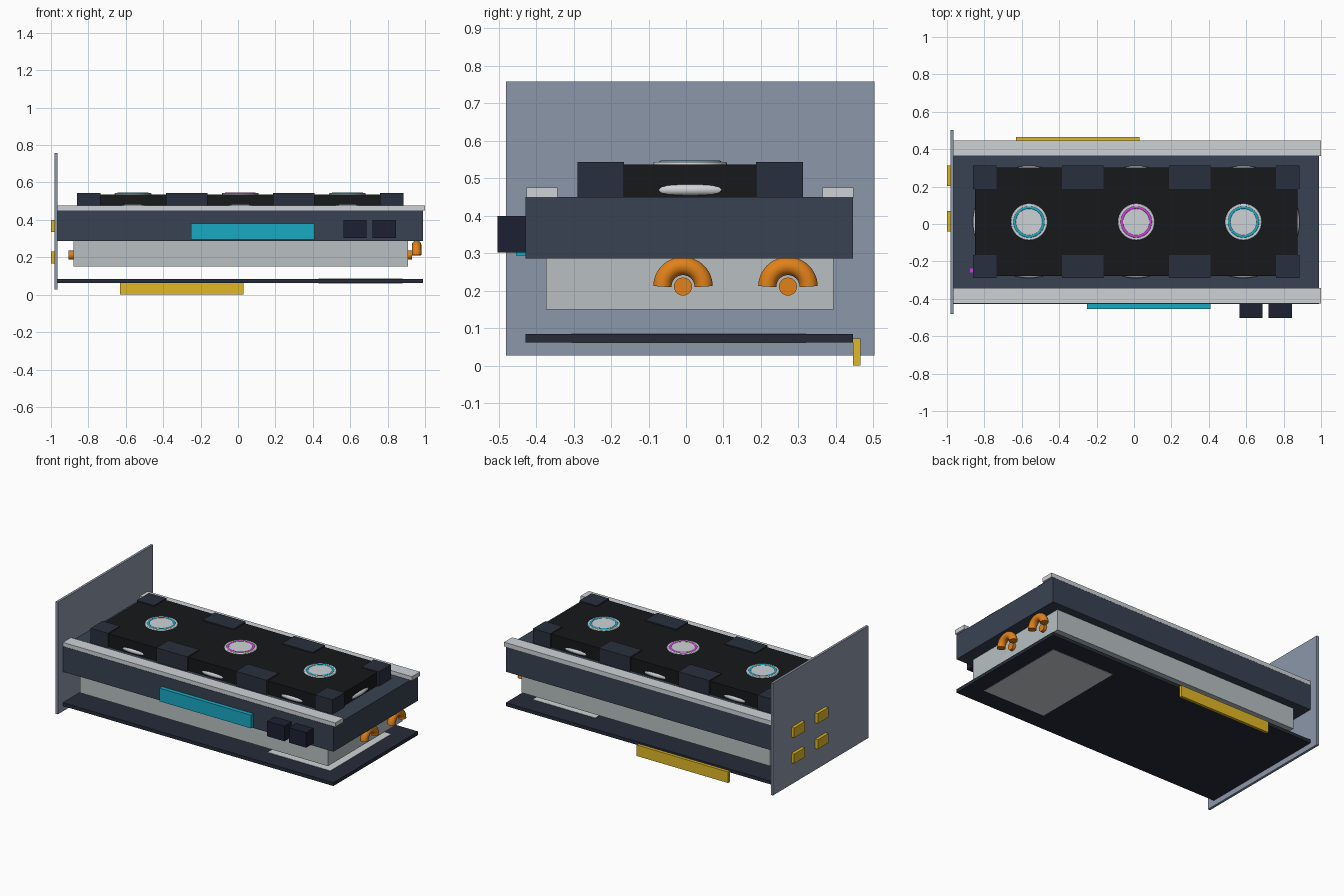
import bpy, math
from mathutils import Matrix

if "Cube" in bpy.data.objects:
    bpy.data.objects.remove(bpy.data.objects["Cube"])


def material(name, rgb):
    m = bpy.data.materials.new(name)
    m.diffuse_color = (*rgb, 1)
    m.use_nodes = True
    m.node_tree.nodes["Principled BSDF"].inputs["Base Color"].default_value = m.diffuse_color
    return m


NAVY = material("navy", (0.04, 0.055, 0.085))
DARK = material("dark_navy", (0.018, 0.024, 0.04))
BLOCK = material("slate_block", (0.022, 0.03, 0.048))
BLACK = material("black", (0.008, 0.009, 0.011))
STEEL = material("steel", (0.26, 0.31, 0.4))
ALU = material("aluminium", (0.48, 0.53, 0.54))
PALE = material("pale_grey", (0.62, 0.65, 0.67))
PORT = material("port_navy", (0.012, 0.015, 0.032))
CYAN = material("cyan", (0.01, 0.4, 0.55))
MAGENTA = material("magenta", (0.6, 0.05, 0.7))
GOLD = material("gold", (0.75, 0.48, 0.02))
COPPER = material("copper", (0.75, 0.22, 0.01))


def finish(name, mat, smooth=False):
    ob = bpy.context.object
    ob.name = name
    ob.data.materials.append(mat)
    if smooth:
        bpy.ops.object.shade_smooth_by_angle()
    return ob


def box(name, x, y, z, mat):
    bpy.ops.mesh.primitive_cube_add(size=1)
    ob = finish(name, mat)
    ob.data.transform(Matrix.Diagonal((x[1] - x[0], y[1] - y[0], z[1] - z[0], 1)))
    ob.location = [(a + b) / 2 for a, b in (x, y, z)]
    return ob


def torus(name, loc, major, minor, mat):
    bpy.ops.mesh.primitive_torus_add(location=loc, major_radius=major, minor_radius=minor,
                                     major_segments=64, minor_segments=14)
    return finish(name, mat, True)


# Circuit board with its pale airflow panel
box("circuit_board", (-0.965, 0.988), (-0.428, 0.446), (0.062, 0.084), DARK)
box("airflow_panel", (0.43, 0.88), (-0.305, 0.32), (0.060, 0.086), PALE)
box("edge_connector", (-0.63, 0.03), (0.446, 0.465), (0, 0.072), GOLD)

# Heatsink and shroud
box("heatsink", (-0.88, 0.91), (-0.373, 0.393), (0.15, 0.29), ALU)
box("shroud", (-0.965, 0.988), (-0.428, 0.446), (0.286, 0.45), NAVY)
for i, y in enumerate(((-0.426, -0.343), (0.364, 0.447))):
    box(f"rail_{i}", (-0.965, 1.0), y, (0.449, 0.476), PALE)

# Bracket and display ports
box("bracket", (-0.98, -0.964), (-0.48, 0.503), (0.027, 0.758), STEEL)
for y in ((-0.04, 0.07), (0.203, 0.313)):
    for z in ((0.168, 0.23), (0.336, 0.4)):
        box("display_port", (-1.0, -0.979), y, z, GOLD)

# Side light bar, power sockets and status light
box("light_bar", (-0.25, 0.41), (-0.454, -0.427), (0.294, 0.38), CYAN)
for x in ((0.563, 0.687), (0.72, 0.844)):
    box("power_socket", x, (-0.503, -0.427), (0.302, 0.4), PORT)
box("status_light", (-0.878, -0.862), (-0.258, -0.238), (0.44, 0.453), MAGENTA)

# Fans: frame, outer ring, corner blocks, hub and hub light
CY = 0.011
for i, (cx, glow) in enumerate(((-0.561, CYAN), (0.012, MAGENTA), (0.585, CYAN))):
    box(f"fan_frame_{i}", (cx - 0.288, cx + 0.288), (CY - 0.29, CY + 0.29), (0.449, 0.537), BLACK)
    torus(f"fan_ring_{i}", (cx, CY, 0.469), 0.285, 0.015, PALE)
    for sx in (-1, 1):
        for sy in (-1, 1):
            bx, by = cx + sx * 0.2375, CY + sy * 0.2385
            box(f"fan_corner_{i}", (bx - 0.0625, bx + 0.0625), (by - 0.0625, by + 0.0625),
                (0.449, 0.544), BLOCK)
    bpy.ops.mesh.primitive_cylinder_add(vertices=48, radius=0.098, depth=0.04,
                                        location=(cx, CY, 0.524))
    hub = finish(f"fan_hub_{i}", PALE, True)
    bev = hub.modifiers.new("soft_edge", "BEVEL")
    bev.width, bev.segments = 0.004, 2
    torus(f"hub_light_{i}", (cx, CY, 0.538), 0.077, 0.009, glow)

# Heat pipes: straight run through the fins and an arched end bend
for i, y in enumerate((-0.008, 0.272)):
    bpy.ops.mesh.primitive_cylinder_add(vertices=32, radius=0.024, depth=1.835,
                                        location=(0.0125, y, 0.211),
                                        rotation=(0, math.pi / 2, 0))
    finish(f"heat_pipe_{i}", COPPER, True)
    curve = bpy.data.curves.new("bend_path", "CURVE")
    curve.dimensions = "3D"
    curve.bevel_depth, curve.bevel_resolution = 0.025, 5
    curve.use_fill_caps = True
    path = curve.splines.new("POLY")
    path.points.add(24)
    for k, p in enumerate(path.points):
        a = math.pi * k / 24
        p.co = (0.955, y + 0.055 * math.cos(a), 0.211 + 0.055 * math.sin(a), 1)
    curve.materials.append(COPPER)
    bend = bpy.data.objects.new(f"heat_pipe_bend_{i}", curve)
    bpy.context.collection.objects.link(bend)
